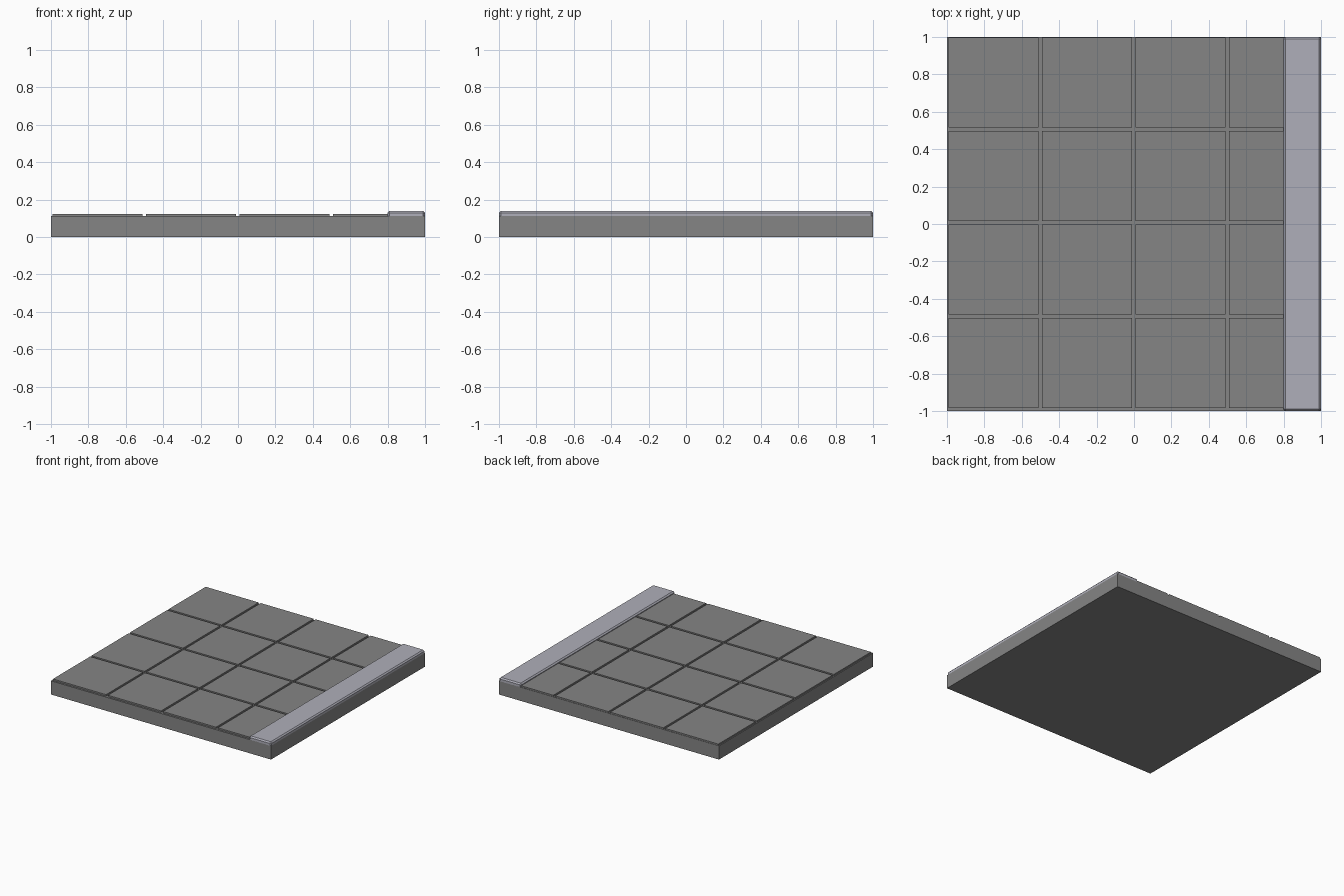
import bpy, bmesh

if "Cube" in bpy.data.objects:
    bpy.data.objects.remove(bpy.data.objects["Cube"])


def material(name, rgb):
    m = bpy.data.materials.new(name)
    m.diffuse_color = (*rgb, 1)
    m.use_nodes = True
    m.node_tree.nodes["Principled BSDF"].inputs["Base Color"].default_value = m.diffuse_color
    return m


def add_box(bm, lo, hi):
    vs = bmesh.ops.create_cube(bm, size=1)["verts"]
    for v in vs:
        for i in range(3):
            v.co[i] = hi[i] if v.co[i] > 0 else lo[i]


def finish(bm, name, mat):
    me = bpy.data.meshes.new(name)
    bm.to_mesh(me)
    bm.free()
    me.materials.append(mat)
    ob = bpy.data.objects.new(name, me)
    bpy.context.collection.objects.link(ob)
    return ob


paving = material("paving_grey", (0.235, 0.235, 0.235))
kerb = material("kerb_pale_grey", (0.43, 0.43, 0.49))
BASE = 0.112

# Base slab
bm = bmesh.new()
add_box(bm, (-1, -1, 0), (1, 1, BASE))
finish(bm, "base_slab", paving)

# Paving tiles, separated by narrow grooves
bm = bmesh.new()
for i in range(4):
    for j in range(4):
        x, y = -0.992 + 0.5 * i, -0.985 + 0.5 * j
        add_box(bm, (x, y, BASE), (min(x + 0.482, 0.81), y + 0.482, 0.124))
finish(bm, "paving_tiles", paving)

# Kerb strip with chamfered upper edges
bm = bmesh.new()
add_box(bm, (0.8, -1, BASE - 0.002), (1, 1, 0.14))
edges = [e for e in bm.edges if max(v.co.z for v in e.verts) > 0.13]
bmesh.ops.bevel(bm, geom=edges, offset=0.01, segments=1, affect='EDGES')
finish(bm, "kerb_strip", kerb)
